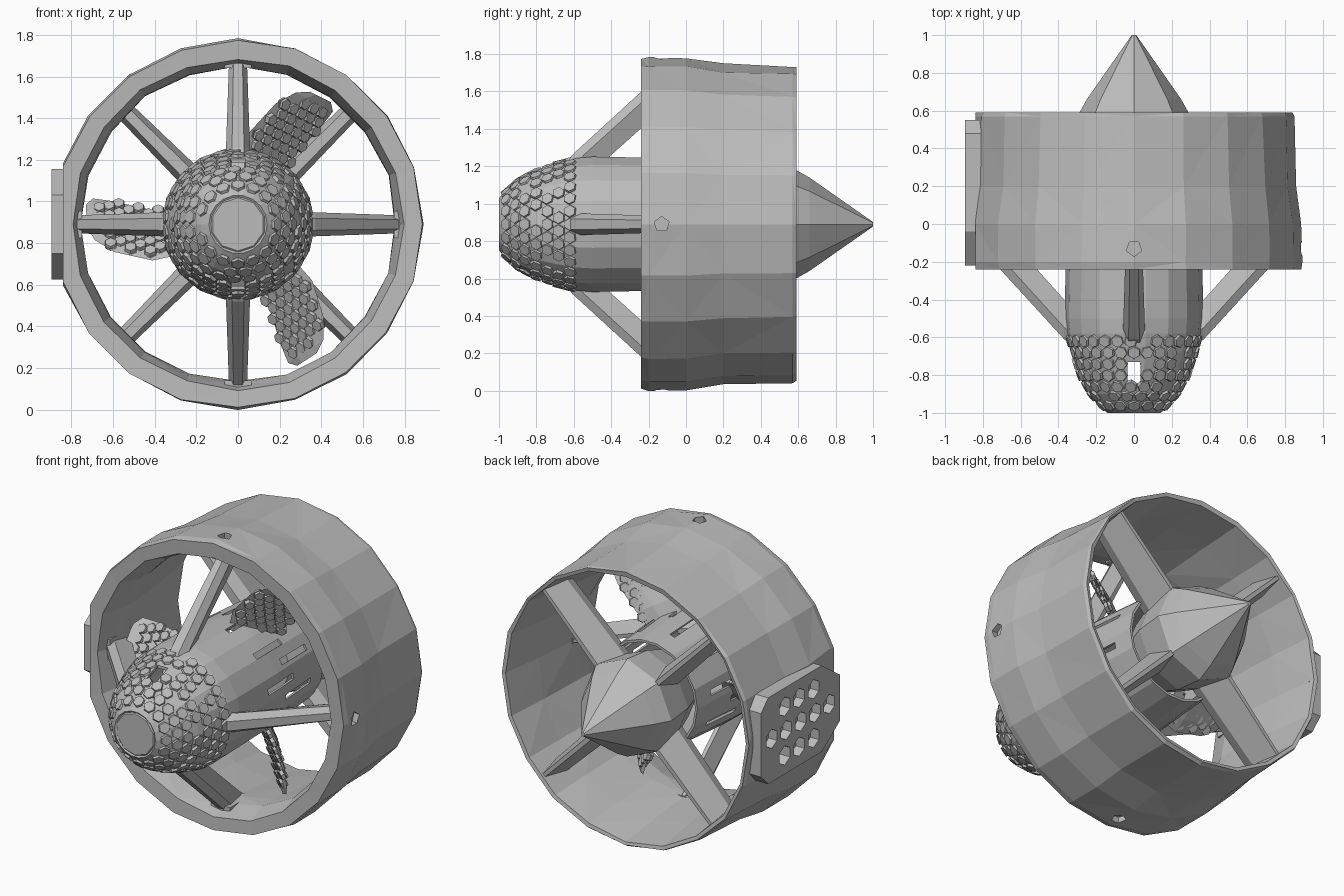
import bpy, bmesh, math, random
from mathutils import Vector, Matrix

random.seed(4)
ZC = 0.89  # height of the rotor axis
cube = bpy.data.objects.get("Cube")
if cube:
    bpy.data.objects.remove(cube, do_unlink=True)

grey = bpy.data.materials.new("plain grey")
grey.use_nodes = True
grey.diffuse_color = (0.5, 0.5, 0.5, 1)
grey.node_tree.nodes["Principled BSDF"].inputs["Base Color"].default_value = (0.5, 0.5, 0.5, 1)


def finish(name, bm):
    bmesh.ops.recalc_face_normals(bm, faces=bm.faces)
    mesh = bpy.data.meshes.new(name)
    bm.to_mesh(mesh)
    bm.free()
    mesh.materials.append(grey)
    obj = bpy.data.objects.new(name, mesh)
    bpy.context.collection.objects.link(obj)
    return obj


def polar(deg, r, y, t=0.0):
    """Point at an angle around the axis, with a sideways offset t."""
    a = math.radians(deg)
    return Vector((r * math.cos(a) - t * math.sin(a), y, ZC + r * math.sin(a) + t * math.cos(a)))


def loft(bm, loops, closed=False):
    """Skin a list of equal point loops; cap the ends unless closed."""
    rows = [[bm.verts.new(p) for p in loop] for loop in loops]
    n = len(rows[0])
    pairs = list(zip(rows, rows[1:])) + ([(rows[-1], rows[0])] if closed else [])
    for a, b in pairs:
        for i in range(n):
            j = (i + 1) % n
            bm.faces.new((a[i], a[j], b[j], b[i]))
    if not closed:
        bm.faces.new(rows[0])
        bm.faces.new(rows[-1])


def lathe(name, profile, sides, closed=False, rough=0.0):
    bm = bmesh.new()
    loops = [[polar(360 * i / sides, r - random.random() * rough, y) for i in range(sides)]
             for r, y in profile]
    loft(bm, loops, closed)
    if rough:
        bmesh.ops.triangulate(bm, faces=bm.faces)
    return finish(name, bm)


def prism(bm, centre, normal, radius, depth, sides=6):
    """Small many-sided block whose axis follows the normal."""
    m = Matrix.Translation(centre) @ Vector(normal).to_track_quat('Z', 'Y').to_matrix().to_4x4()
    bmesh.ops.create_cone(bm, cap_ends=True, segments=sides, radius1=radius,
                          radius2=radius * 0.85, depth=depth, matrix=m)


def box(bm, centre, size, deg=0):
    """Block whose first size runs outward at the given angle."""
    m = Matrix.Translation(centre) @ Matrix.Rotation(-math.radians(deg), 4, 'Y')
    bmesh.ops.create_cube(bm, size=1, matrix=m @ Matrix.Diagonal((*size, 1)))


def cut(obj, name, bm):
    cutter = finish(name, bm)
    cutter.hide_render = True
    cutter.hide_set(True)
    mod = obj.modifiers.new(name, 'BOOLEAN')
    mod.operation = 'DIFFERENCE'
    mod.object = cutter
    mod.solver = 'EXACT'


# Duct: broad flat lip and funnel in front, thin trailing edge behind
duct = lathe("duct", [(0.888, -0.24), (0.895, -0.2), (0.89, 0.0), (0.862, 0.2), (0.85, 0.57),
                      (0.842, 0.59), (0.82, 0.585), (0.79, 0.32), (0.762, 0.0), (0.765, -0.1),
                      (0.80, -0.235)],
             20, closed=True, rough=0.01)
bm = bmesh.new()
box(bm, (-0.95, 0.17, ZC), (0.22, 1.2, 0.9))
cut(duct, "flat_side_cutter", bm)
bm = bmesh.new()
for deg in (0, 90, 270):
    axis = polar(deg, 1, 0) - polar(deg, 0, 0)
    prism(bm, polar(deg, 0.89, -0.13), axis, 0.045, 0.08, 5)
cut(duct, "bolt_socket_cutter", bm)

# Side pad: plate narrowing to the front, pierced by hexagonal openings
bm = bmesh.new()
yc, hy, hz, ch = 0.165, 0.385, 0.265, 0.07
outline = [(-hy, -0.14), (0.18 - hy, -hz), (hy - ch, -hz), (hy, ch - hz),
           (hy, hz - ch), (hy - ch, hz), (0.18 - hy, hz), (-hy, 0.14)]
loft(bm, [[(x, yc + a, ZC + b) for a, b in outline] for x in (-0.895, -0.81)])
pad = finish("side_pad", bm)
bm = bmesh.new()
for row in (-1, 0, 1):
    for k in range(3 if row else 5):
        y = yc + (k - (0.9 if row else 2)) * 0.14
        prism(bm, (-0.86, y, ZC + row * 0.15), (1, 0, 0), 0.062, 0.2)
cut(pad, "pad_opening_cutter", bm)

# Nacelle body: thin hollow shell with domed nose
nose = [(0.14, -1.0), (0.18, -0.97), (0.24, -0.9), (0.295, -0.8), (0.335, -0.68), (0.36, -0.58)]
outer = nose + [(0.367, -0.5), (0.36, -0.1), (0.33, 0.36)]
inner = [(r - 0.015, y + 0.01) for r, y in outer[:-1]] + [(0.315, 0.36)]
body = lathe("nacelle_body", outer + inner[::-1], 18, closed=True)
bm = bmesh.new()
for deg in (0, 35, 70, 110, 145, 180, 215, 325):
    for offset, y in ((-0.05, 0.1), (0.05, -0.08)):
        box(bm, polar(deg, 0.36, y, offset), (0.12, 0.26, 0.035), deg)
for deg in (90, 270):
    box(bm, polar(deg, 0.3, -0.79), (0.2, 0.12, 0.07), deg)
cut(body, "vent_slot_cutter", bm)

# Nose scales: staggered rings of small hexagonal plates, left open over the vents
bm = bmesh.new()
for ring, y in enumerate((-0.96, -0.91, -0.86, -0.8, -0.74, -0.68, -0.62)):
    for (r0, y0), (r1, y1) in zip(nose, nose[1:]):
        if y0 <= y <= y1:
            r = r0 + (r1 - r0) * (y - y0) / (y1 - y0)
            slope = Vector((y1 - y0, r0 - r1)).normalized()
    count = int(r * 2 * math.pi / 0.07)
    for i in range(count):
        deg = 360 * (i + ring % 2 / 2) / count
        over_vent = abs(deg % 180 - 90) < 11 and abs(y + 0.79) < 0.06
        if over_vent or random.random() < 0.1:
            continue
        normal = polar(deg, slope.x, slope.y) - Vector((0, 0, ZC))
        prism(bm, polar(deg, r - 0.003, y), normal, 0.038, 0.02)
finish("nose_scales", bm)
bm = bmesh.new()
prism(bm, (0, -0.99, ZC), (0, -1, 0), 0.15, 0.02, 10)
finish("nose_cap", bm)

# Tail cone
lathe("tail_cone", [(0.22, 0.2), (0.28, 0.38), (0.3, 0.57), (0.25, 0.66), (0.012, 1.0)], 8)


def strut(name, deg, sections):
    """Streamlined arm through sections of (radius, front y, back y, thickness)."""
    bm = bmesh.new()
    loops = []
    for r, y0, y1, w in sections:
        c = y1 - y0
        shape = ((0, -0.25), (0, 0.25), (0.3, 0.5), (1, 0.12), (1, -0.12), (0.3, -0.5))
        loops.append([polar(deg, r, y0 + f * c, t * w) for f, t in shape])
    loft(bm, loops)
    finish(name, bm)


# Swept front arms on the axes, straight rear arms on the diagonals
for k, side in enumerate(("left", "top", "right", "bottom")):
    strut("front_arm_" + side, 90 * k, [(0.25, -0.69, -0.5, 0.13), (0.37, -0.61, -0.40, 0.115),
                                        (0.80, -0.14, 0.08, 0.085)])
    bm = bmesh.new()
    box(bm, polar(90 * k, 0.775, -0.07), (0.05, 0.2, 0.13), 90 * k)
    finish("arm_foot_" + side, bm)
    strut("rear_arm_%d" % (k + 1), 45 + 90 * k, [(0.2, 0.32, 0.58, 0.12), (0.81, 0.34, 0.57, 0.09)])

# Rotor blades: pitched, slightly swept and covered with hexagonal scales
SPANS = [(0.28, 0.26, 7, 0.05), (0.42, 0.33, 4, 0.04), (0.6, 0.33, -2, 0.03),
         (0.69, 0.27, -5, 0.025), (0.725, 0.15, -6, 0.015)]
PITCH = math.radians(-42)


def blade_point(base, r, sweep, along, lift):
    t = along * math.cos(PITCH) - lift * math.sin(PITCH)
    y = -0.02 + along * math.sin(PITCH) + lift * math.cos(PITCH)
    return polar(base, r, y, t + r * math.sin(math.radians(sweep)))


for k in range(3):
    base = 63 + 120 * k
    bm = bmesh.new()
    loft(bm, [[blade_point(base, r, s, a * c, b * w) for a, b in
               ((-0.5, 0), (-0.2, -0.5), (0.25, -0.4), (0.5, 0), (0.25, 0.4), (-0.2, 0.5))]
              for r, c, s, w in SPANS])
    normal = blade_point(base, 0.5, 0, 0, 1) - blade_point(base, 0.5, 0, 0, 0)
    for i in range(7):
        r = 0.38 + i * 0.047
        for j in range(5):
            along = (j - 2 + (i % 2 - 0.5) / 2) * 0.06
            if r > 0.64 and abs(along) > 0.1:
                continue
            for face in (-1, 1):
                p = blade_point(base, r, 12 - 25 * r, along, face * 0.01)
                prism(bm, p, normal * face, 0.033, 0.01 + 0.012 * random.random())
    finish("rotor_blade_%d" % (k + 1), bm)
